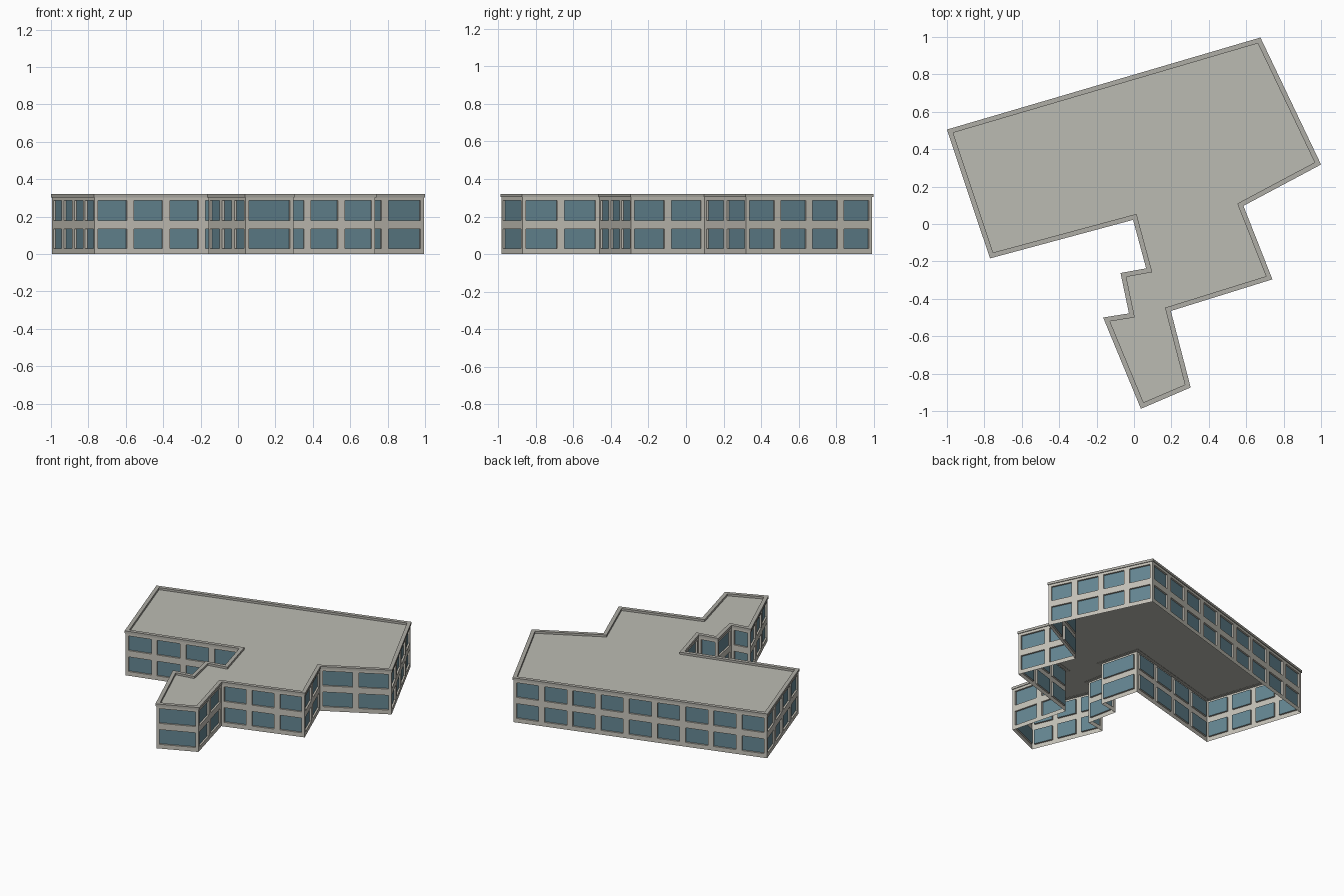
import bpy, bmesh
from mathutils import Vector

cube = bpy.data.objects.get("Cube")
if cube:
    bpy.data.objects.remove(cube)


def material(name, color):
    m = bpy.data.materials.new(name)
    m.use_nodes = True
    m.diffuse_color = (*color, 1)
    m.node_tree.nodes["Principled BSDF"].inputs["Base Color"].default_value = (*color, 1)
    return m


WALL = material("wall plaster", (0.56, 0.54, 0.48))
GLASS = material("window glass", (0.13, 0.24, 0.29))
ROOF = material("roof gray", (0.50, 0.50, 0.45))
TRIM = material("parapet trim", (0.43, 0.42, 0.38))

# Outer roof outline, counter-clockwise
OUTLINE = [Vector(p) for p in [
    (-1, .505), (-.77, -.184), (-.005, .022), (.065, -.237), (-.072, -.262),
    (-.027, -.478), (-.165, -.5), (.037, -.988), (.303, -.874), (.197, -.465),
    (.74, -.296), (.585, .097), (1, .318), (.676, .997)]]
EAVES, TOP = .303, .32
SILLS = [(.03, .135), (.18, .285)]
PITCH, MARGIN, RECESS = .19, .02, .012


def inset(points, d):
    """Shrink the outline by d with mitred corners."""
    out = []
    for i, p in enumerate(points):
        a = (p - points[i - 1]).normalized()
        b = (points[(i + 1) % len(points)] - p).normalized()
        na, nb = Vector((-a.y, a.x)), Vector((-b.y, b.x))
        out.append(p + (na + nb) * (d / (1 + na.dot(nb))))
    return out


def finish(bm, name, *mats):
    mesh = bpy.data.meshes.new(name)
    bm.to_mesh(mesh)
    bm.free()
    for m in mats:
        mesh.materials.append(m)
    obj = bpy.data.objects.new(name, mesh)
    bpy.context.collection.objects.link(obj)
    return obj


def wall(name, a, b):
    """One facade: a grid whose window cells are pushed in and glazed."""
    length = (b - a).length
    count = max(1, round(length / PITCH))
    step = length / count
    us = [0, length]
    for i in range(count):
        us += [i * step + MARGIN, (i + 1) * step - MARGIN]
    us = sorted(us)
    zs = [0, *SILLS[0], *SILLS[1], EAVES]
    d = (b - a).normalized()
    bm = bmesh.new()
    grid = [[bm.verts.new((*(a + d * u), z)) for u in us] for z in zs]
    windows = []
    for r in range(len(zs) - 1):
        for c in range(len(us) - 1):
            f = bm.faces.new((grid[r][c], grid[r][c + 1], grid[r + 1][c + 1], grid[r + 1][c]))
            if r % 2 and c % 2:
                windows.append(f)
    bm.normal_update()
    bmesh.ops.inset_individual(bm, faces=windows, thickness=0, depth=-RECESS)
    for f in windows:
        f.material_index = 1
    finish(bm, name, WALL, GLASS)


# Facades
base = inset(OUTLINE, .005)
for i, p in enumerate(base):
    wall(f"facade_{i + 1}", p, base[(i + 1) % len(base)])

# Flat roof inside the parapet
bm = bmesh.new()
bm.faces.new([bm.verts.new((*p, EAVES + .002)) for p in inset(OUTLINE, .01)])
finish(bm, "flat_roof", ROOF)

# Parapet ring: a rectangle swept round the outline
bm = bmesh.new()
inner = inset(OUTLINE, .026)
loops = [[bm.verts.new((*p, z)) for p in pts]
         for pts, z in [(OUTLINE, EAVES), (OUTLINE, TOP), (inner, TOP), (inner, EAVES)]]
n = len(OUTLINE)
for k in range(4):
    lo, hi = loops[k], loops[(k + 1) % 4]
    for i in range(n):
        j = (i + 1) % n
        bm.faces.new((lo[i], lo[j], hi[j], hi[i]))
finish(bm, "parapet", TRIM)
